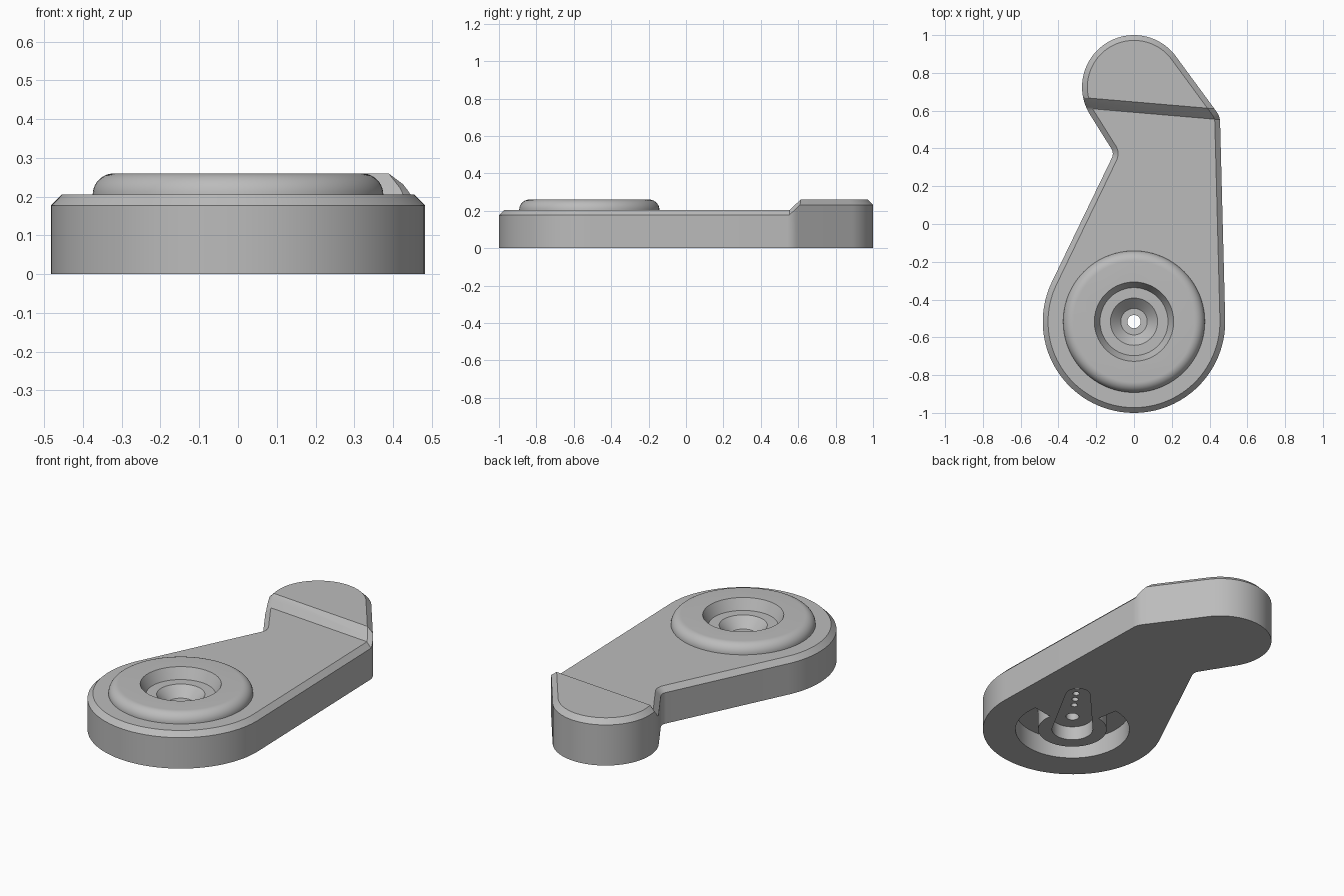
import bpy, bmesh
from math import sin, cos, pi, radians, atan2, acos
from mathutils import Vector

if "Cube" in bpy.data.objects:
    bpy.data.objects.remove(bpy.data.objects["Cube"])

HUB, HUB_R = Vector((0, -0.517)), 0.483
TIP, TIP_R = Vector((0, 0.725)), 0.275
TOP, CHAMFER, RISE = 0.205, 0.028, 0.055

grey = bpy.data.materials.new("plain grey")
grey.use_nodes = True
grey.diffuse_color = (0.5, 0.5, 0.5, 1)
grey.node_tree.nodes["Principled BSDF"].inputs["Base Color"].default_value = grey.diffuse_color


def arc(c, r, a, b, n):
    return [c + r * Vector((cos(a + (b - a) * i / n), sin(a + (b - a) * i / n))) for i in range(n + 1)]


def circle(c, r, n=96):
    return arc(c, r, 0, 2 * pi, n)[:-1]


def tangent(c, r, p, side):
    """Angle on the circle where a line from p touches it."""
    d = p - c
    return atan2(d.y, d.x) + side * acos(r / d.length)


def rounded(before, p, after, t, n=6):
    """Soft corner at p."""
    a = p + (before - p).normalized() * t
    b = p + (after - p).normalized() * t
    return [a * (1 - u) ** 2 + p * 2 * u * (1 - u) + b * u * u for u in (i / n for i in range(n + 1))]


def inset(pts, w):
    """Offset a counter-clockwise outline inwards."""
    out = []
    for i, p in enumerate(pts):
        e = (p - pts[i - 1]).normalized()
        f = (pts[(i + 1) % len(pts)] - p).normalized()
        m = Vector((-e.y - f.y, e.x + f.x)).normalized()
        out.append(p + m * w / m.dot(Vector((-e.y, e.x))))
    return out


def loft(name, loops):
    """Closed solid through a stack of (outline, height) loops."""
    bm = bmesh.new()
    rings = [[bm.verts.new((p.x, p.y, z)) for p in pts] for pts, z in loops]
    n = len(rings[0])
    for low, high in zip(rings, rings[1:]):
        for i in range(n):
            j = (i + 1) % n
            bm.faces.new((low[i], low[j], high[j], high[i]))
    bm.faces.new(rings[0][::-1])
    bm.faces.new(rings[-1])
    bmesh.ops.recalc_face_normals(bm, faces=bm.faces)
    mesh = bpy.data.meshes.new(name)
    bm.to_mesh(mesh)
    bm.free()
    mesh.materials.append(grey)
    ob = bpy.data.objects.new(name, mesh)
    bpy.context.collection.objects.link(ob)
    return ob


def lathe(name, profile):
    return loft(name, [(circle(HUB, r), z) for r, z in profile])


# Lever outline: large hub end, blunt elbow, small round tip, inner notch
elbow, notch = Vector((0.455, 0.57)), Vector((-0.105, 0.375))
a0 = tangent(HUB, HUB_R, notch, 1)
a1 = tangent(HUB, HUB_R, elbow, -1) + 2 * pi
b0 = tangent(TIP, TIP_R, elbow, 1)
b1 = tangent(TIP, TIP_R, notch, -1) % (2 * pi)
hub_arc = arc(HUB, HUB_R, a0, a1, 72)
tip_arc = arc(TIP, TIP_R, b0, b1, 56)
outline = (hub_arc + rounded(hub_arc[-1], elbow, tip_arc[0], 0.03)
           + tip_arc + rounded(tip_arc[-1], notch, hub_arc[0], 0.03))
lever = loft("lever_body", [(outline, 0), (outline, TOP - CHAMFER), (inset(outline, CHAMFER), TOP)])

# Raised tip with a sloping step
across, start = Vector((0.085, 0.996, 0)).normalized(), 0.589
bm = bmesh.new()
bm.from_mesh(lever.data)
for d in (start, start + RISE):
    bmesh.ops.bisect_plane(bm, geom=bm.verts[:] + bm.edges[:] + bm.faces[:], dist=1e-5,
                           plane_co=across * d, plane_no=across)
for v in bm.verts:
    if v.co.z > 0.1:
        v.co.z += min(max(v.co.dot(across) - start, 0), RISE)
bm.to_mesh(lever.data)
bm.free()

# Round-edged hub cap
edge = [(0.32 + 0.055 * cos(t), TOP + RISE * sin(t)) for t in (i * pi / 20 for i in range(11))]
parts = [(lathe("hub_cap", [(0.375, 0.15)] + edge), 'UNION')]

# Stepped screw recess and through hole
parts.append((lathe("screw_recess", [(0.035, -0.05), (0.035, 0.145), (0.07, 0.145), (0.125, 0.2),
                                     (0.18, 0.2), (0.21, 0.26), (0.21, 0.3)]), 'DIFFERENCE'))

# Open ring groove underneath, broken where the arm slot passes
aim = radians(54.6)
half = radians(45)
sweep = (aim + half, aim + 2 * pi - half)
groove = arc(HUB, 0.307, *sweep, 72) + arc(HUB, 0.185, *sweep[::-1], 72)
parts.append((loft("ring_groove", [(groove, -0.05), (groove, 0.115)]), 'DIFFERENCE'))

# Tapered arm slot underneath
ahead = Vector((cos(aim), sin(aim)))
spread = acos((0.11 - 0.065) / 0.378)
slot = (arc(HUB, 0.11, aim + spread, aim + 2 * pi - spread, 40)
        + arc(HUB + ahead * 0.378, 0.065, aim - spread, aim + spread, 24))
parts.append((loft("arm_slot", [(slot, -0.05), (slot, 0.08)]), 'DIFFERENCE'))

# Row of small blind holes in the slot
for i in range(4):
    hole = circle(HUB + ahead * (0.125 + 0.062 * i), 0.018, 20)
    parts.append((loft("pin_hole", [(hole, 0.04), (hole, 0.12)]), 'DIFFERENCE'))

# Combine everything into one solid
bpy.ops.object.select_all(action='DESELECT')
bpy.context.view_layer.objects.active = lever
lever.select_set(True)
for part, operation in parts:
    part.hide_render = True
    mod = lever.modifiers.new(part.name, 'BOOLEAN')
    mod.operation, mod.object, mod.solver = operation, part, 'EXACT'
    bpy.ops.object.modifier_apply(modifier=mod.name)
    bpy.data.objects.remove(part)
bpy.ops.object.shade_smooth_by_angle(angle=radians(30))
